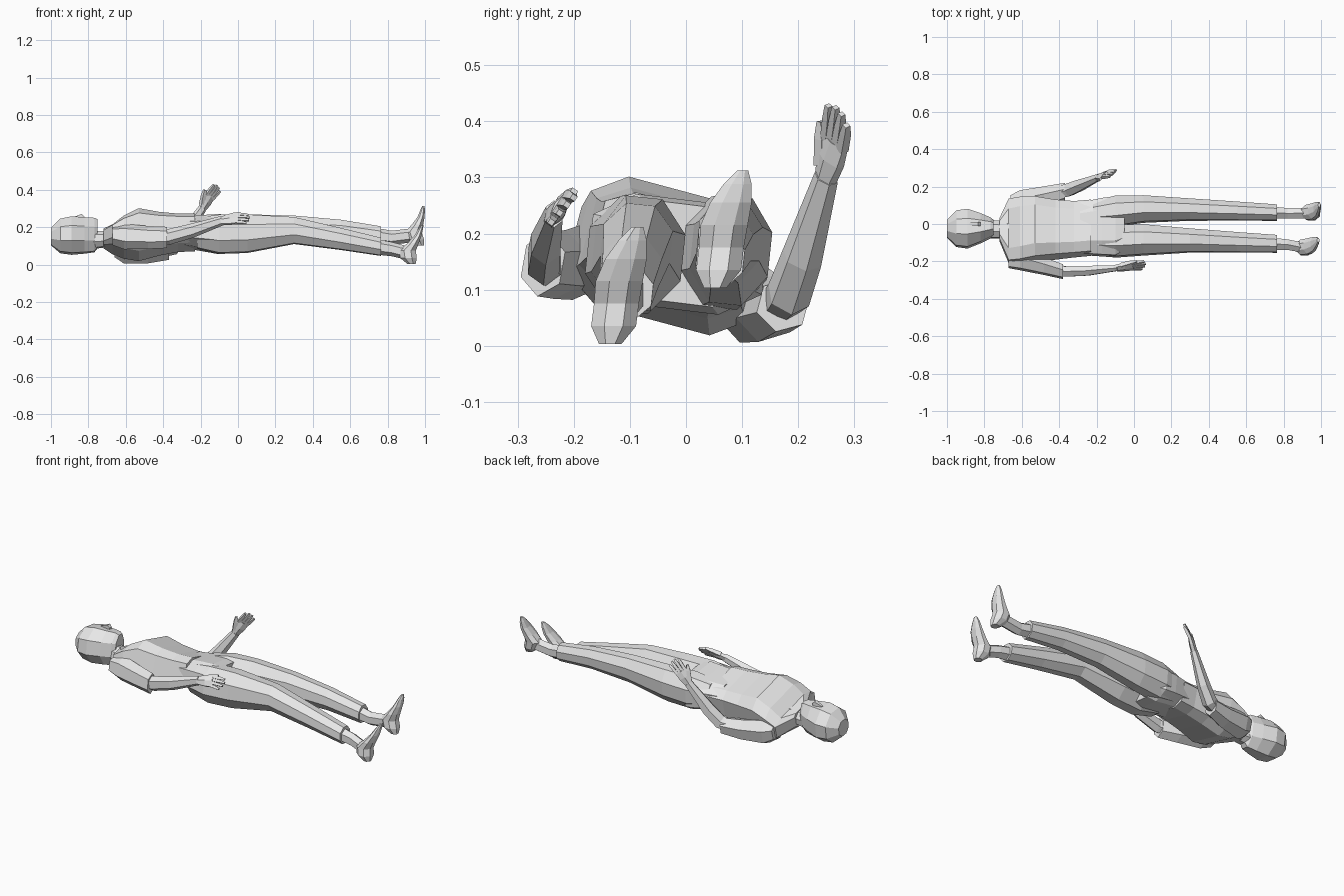
import bpy, bmesh, math
from mathutils import Vector

if "Cube" in bpy.data.objects:
    bpy.data.objects.remove(bpy.data.objects["Cube"])

grey = bpy.data.materials.new("plain grey")
grey.use_nodes = True
grey.diffuse_color = (0.8, 0.8, 0.8, 1)
grey.node_tree.nodes["Principled BSDF"].inputs["Base Color"].default_value = (0.8, 0.8, 0.8, 1)


def loft(name, rings, side, axis=None, n=8, power=1.0):
    """Skin rings (x, y, z, half width, half depth); side is the width direction.
    A power below 1 makes the section boxier."""
    bm = bmesh.new()
    centres = [Vector(r[:3]) for r in rings]
    loops = []
    k = 1 / math.cos(math.pi / n) ** power
    for i, (c, r) in enumerate(zip(centres, rings)):
        t = Vector(axis) if axis else centres[min(i + 1, len(rings) - 1)] - centres[max(i - 1, 0)]
        t.normalize()
        u = Vector(side)
        u = (u - t * u.dot(t)).normalized()
        v = t.cross(u)
        loop = []
        for j in range(n):
            a = 2 * math.pi * (j + 0.5) / n
            p, q = (math.copysign(abs(w) ** power, w) * k for w in (math.cos(a), math.sin(a)))
            loop.append(bm.verts.new(c + u * (r[3] * p) + v * (r[4] * q)))
        loops.append(loop)
    for a, b in zip(loops, loops[1:]):
        for j in range(n):
            bm.faces.new((a[j], a[(j + 1) % n], b[(j + 1) % n], b[j]))
    bm.faces.new(loops[0])
    bm.faces.new(loops[-1])
    bmesh.ops.recalc_face_normals(bm, faces=bm.faces)
    mesh = bpy.data.meshes.new(name)
    bm.to_mesh(mesh)
    bm.free()
    mesh.materials.append(grey)
    ob = bpy.data.objects.new(name, mesh)
    bpy.context.collection.objects.link(ob)


def rolled(deg):
    a = math.radians(deg)
    return (0, math.cos(a), -math.sin(a))


X, Z = (1, 0, 0), (0, 0, 1)

# Head, nose and neck
loft("head", [(-1.0, -.025, .15, .045, .045), (-.95, -.025, .153, .094, .088),
              (-.89, -.025, .155, .102, .098), (-.82, -.023, .156, .076, .094),
              (-.768, -.021, .158, .052, .09), (-.75, -.02, .165, .038, .075)], rolled(8), X)
loft("nose", [(-.88, 0, .248, .006, .006), (-.835, 0, .258, .012, .013),
              (-.822, 0, .25, .01, .008)], (0, 1, 0), X, 4)
loft("neck", [(-.82, -.025, .13, .05, .05), (-.72, -.03, .135, .045, .042),
              (-.66, -.03, .14, .06, .05)], rolled(10), X)

# Shirt, rolled to the left, with shoulders running into the sleeves
loft("shirt", [(-.72, -.03, .14, .055, .045), (-.67, -.037, .135, .17, .054),
               (-.61, -.035, .147, .172, .09), (-.53, -.03, .16, .165, .118),
               (-.42, -.03, .165, .15, .095), (-.32, -.028, .17, .142, .082),
               (-.23, -.02, .172, .142, .08)], rolled(15), X, power=.5)
# Trousers
loft("trouser_seat", [(-.29, -.025, .172, .136, .075), (-.17, -.017, .167, .152, .09),
                      (-.1, -.015, .163, .158, .098), (-.05, -.012, .165, .13, .088)], rolled(7), X, power=.7)
loft("left_trouser_leg", [(-.22, .055, .165, .065, .075), (-.1, .068, .165, .08, .098),
                          (.05, .08, .17, .07, .096), (.3, .077, .187, .057, .073),
                          (.55, .069, .18, .049, .058), (.765, .061, .155, .042, .048)], rolled(6), X)
loft("right_trouser_leg", [(-.22, -.09, .168, .07, .08), (-.1, -.092, .162, .084, .102),
                           (.05, -.085, .165, .08, .1), (.3, -.088, .182, .062, .07),
                           (.55, -.098, .137, .053, .057), (.765, -.106, .095, .046, .047)], rolled(6), X)

# Ankles and feet, soles facing +x; the left foot stands more upright
foot = [(.925, -.135, .003, .02, .022), (.908, -.129, .035, .04, .044),
        (.902, -.124, .075, .04, .045), (.932, -.119, .115, .042, .03),
        (.957, -.107, .155, .037, .019), (.97, -.095, .188, .025, .013),
        (.979, -.086, .212, .01, .007)]
for name, base, heel_dx, toe_dx, dy, dz in (("right", (-.106, .095), .003, .006, 0, 0),
                                            ("left", (.061, .155), .048, .012, .187, .1)):
    loft(name + "_ankle", [(.74, base[0], base[1], .032, .036),
                           (.82, base[0] - .004, base[1] - .012, .028, .033),
                           (.91 + heel_dx, -.128 + dy, .06 + dz, .028, .032)], (0, 1, 0), X, 6)
    loft(name + "_foot", [(x + heel_dx + (toe_dx - heel_dx) * z / .212, y + dy, z + dz, a, b)
                          for x, y, z, a, b in foot], (0, 1, 0), Z)

# Sleeves and forearms
loft("left_sleeve", [(-.66, .09, .095, .058, .05), (-.61, .115, .077, .058, .064),
                     (-.48, .145, .067, .05, .054), (-.37, .173, .072, .042, .042)], rolled(15), X, 6)
loft("right_sleeve", [(-.67, -.18, .155, .052, .045), (-.61, -.19, .15, .052, .06),
                      (-.48, -.225, .145, .043, .054), (-.38, -.255, .145, .035, .05)], rolled(10), X, 6)
loft("left_forearm", [(-.42, .163, .07, .03, .03), (-.35, .183, .09, .036, .034),
                      (-.29, .207, .157, .034, .03), (-.19, .25, .3, .021, .017)], (.6, .6, -.4), None, 6)
loft("right_forearm", [(-.43, -.24, .14, .028, .03), (-.37, -.254, .148, .028, .036),
                       (-.25, -.25, .18, .026, .033), (-.085, -.235, .235, .015, .022)], (0, 1, 0), None, 6)


def hand(side_name, wrist, knuckle, spread, index_tip, little_tip, thumb_tip):
    """Palm with four fingers fanned along spread, plus a thumb."""
    w, k, s = Vector(wrist), Vector(knuckle), Vector(spread).normalized()
    mid = w.lerp(k, .55)
    loft(side_name + "_palm", [(*w, .02, .015), (*mid, .03, .014), (*k, .031, .01)], s, None, 6)
    for i, finger in enumerate(("index", "middle", "ring", "little")):
        f = i / 3
        root = k + s * (-.024 + .048 * f) - (k - w) * .1
        tip = Vector(index_tip).lerp(Vector(little_tip), f) + (k - w) * (.12 if 0 < i < 3 else 0)
        bend = root.lerp(tip, .55) + (k - w) * .06
        loft(f"{side_name}_{finger}_finger", [(*root, .008, .008), (*bend, .0075, .0075),
                                             (*tip, .005, .005)], s, None, 4)
    root, tip = w.lerp(k, .3) - s * .015, Vector(thumb_tip)
    loft(side_name + "_thumb", [(*root, .012, .012), (*root.lerp(tip, .6), .011, .01),
                                (*tip, .006, .006)], s, None, 4)


hand("left", (-.195, .248, .295), (-.152, .266, .365), (.7, .6, -.4),
     (-.128, .254, .428), (-.095, .286, .393), (-.178, .241, .4))
hand("right", (-.095, -.236, .232), (-.005, -.224, .248), (0, -.55, -.83),
     (.055, -.2, .264), (.045, -.24, .22), (.015, -.2, .274))
